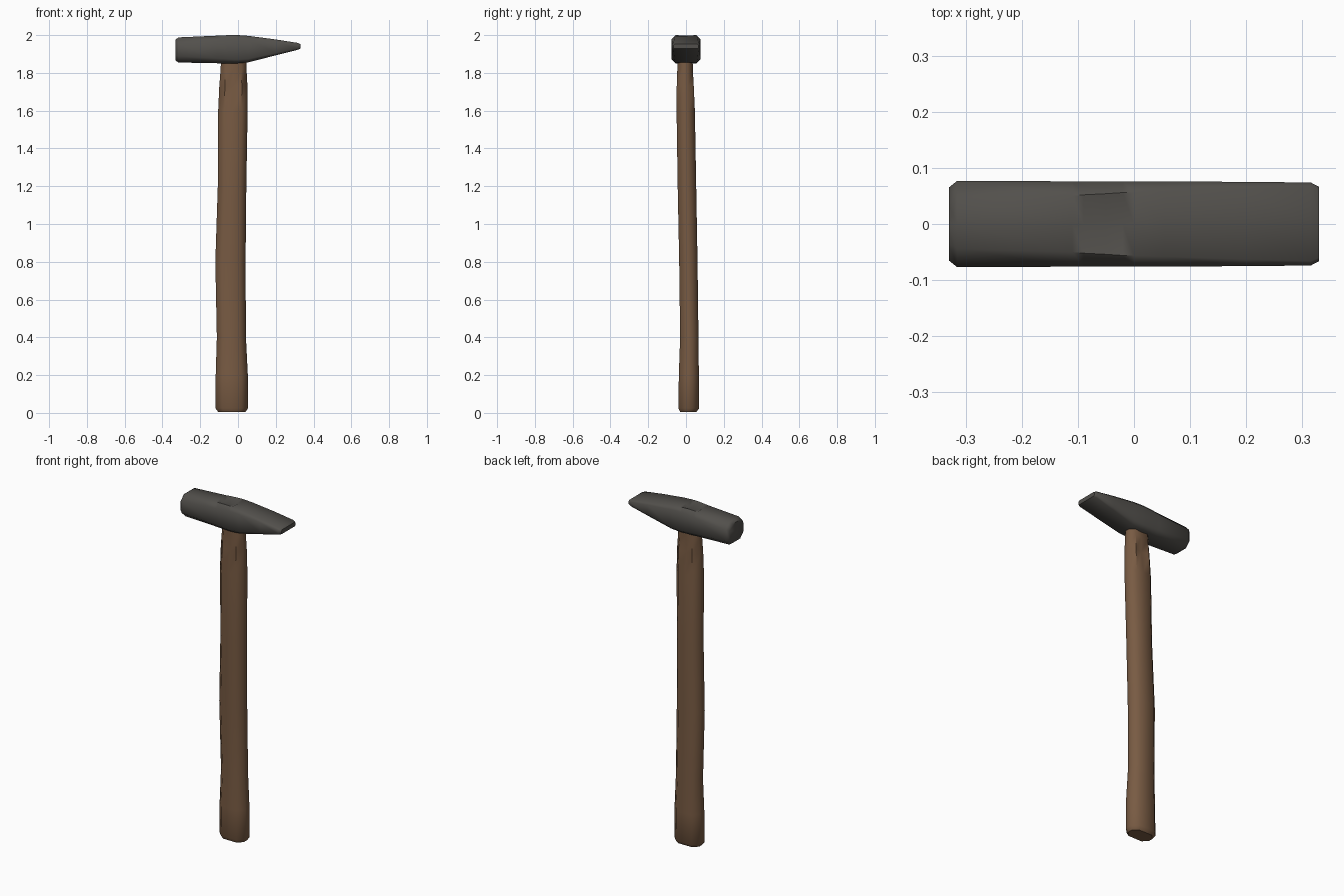
import bpy, bmesh, math
from mathutils import Vector

cube = bpy.data.objects.get("Cube")
if cube:
    bpy.data.objects.remove(cube)


def material(name, color):
    m = bpy.data.materials.new(name)
    m.use_nodes = True
    m.diffuse_color = (*color, 1)
    bsdf = m.node_tree.nodes["Principled BSDF"]
    bsdf.inputs["Base Color"].default_value = (*color, 1)
    bsdf.inputs["Roughness"].default_value = 0.8
    return m


def section(u0, u1, v0, v1, chamfer, dent_low=0, dent_high=0):
    """Chamfered rectangle with a movable midpoint on its low-v and high-v sides."""
    c, mid = chamfer, (u0 + u1) / 2
    return [(u0 + c, v0), (mid, v0 + dent_low), (u1 - c, v0), (u1, v0 + c),
            (u1, v1 - c), (u1 - c, v1), (mid, v1 - dent_high), (u0 + c, v1),
            (u0, v1 - c), (u0, v0 + c)]


def loft(name, rings, mat):
    """Skin a list of equal-length rings of points and cap both ends."""
    bm = bmesh.new()
    loops = [[bm.verts.new(p) for p in ring] for ring in rings]
    n = len(loops[0])
    for a, b in zip(loops, loops[1:]):
        for i in range(n):
            j = (i + 1) % n
            bm.faces.new((a[i], a[j], b[j], b[i]))
    bm.faces.new(loops[0])
    bm.faces.new(loops[-1])
    bmesh.ops.recalc_face_normals(bm, faces=bm.faces)
    mesh = bpy.data.meshes.new(name)
    bm.to_mesh(mesh)
    bm.free()
    mesh.materials.append(mat)
    obj = bpy.data.objects.new(name, mesh)
    bpy.context.collection.objects.link(obj)
    bpy.ops.object.select_all(action="DESELECT")
    obj.select_set(True)
    bpy.context.view_layer.objects.active = obj
    bpy.ops.object.shade_smooth_by_angle(angle=math.radians(52))
    return obj


wood = material("brown wood", (0.188, 0.104, 0.056))
iron = material("dark iron", (0.085, 0.080, 0.072))

# Handle: z, x range, y range, scoop depth on the front and back of the neck
handle_profile = [
    (0.005, -0.105, 0.04, -0.03, 0.055, 0),
    (0.025, -0.12, 0.053, -0.04, 0.07, 0),
    (0.2, -0.118, 0.052, -0.038, 0.068, 0),
    (0.4, -0.112, 0.042, -0.031, 0.066, 0),
    (0.8, -0.12, 0.04, -0.036, 0.061, 0),
    (1.2, -0.107, 0.044, -0.044, 0.054, 0),
    (1.6, -0.105, 0.051, -0.05, 0.047, 0),
    (1.73, -0.099, 0.05, -0.049, 0.041, 0.012),
    (1.82, -0.092, 0.045, -0.046, 0.036, 0.005),
    (1.92, -0.088, 0.043, -0.045, 0.035, 0),
]
handle_rings = []
for z, x0, x1, y0, y1, scoop in handle_profile:
    outline = section(x0, x1, y0, y1, 0.33 * (y1 - y0), scoop, scoop)
    handle_rings.append([Vector((x, y, z)) for x, y in outline])
loft("handle", handle_rings, wood)

# Head: x, z range, half width, chamfer, dent depth of the wedged eye on top
head_profile = [
    (-0.33, 1.865, 1.977, 0.065, 0.03, 0),
    (-0.315, 1.855, 1.988, 0.077, 0.033, 0),
    (-0.11, 1.851, 1.997, 0.076, 0.026, 0),
    (-0.09, 1.851, 1.998, 0.076, 0.024, 0.012),
    (-0.05, 1.851, 2.0, 0.076, 0.022, 0.003),
    (-0.02, 1.851, 2.0, 0.076, 0.02, 0.016),
    (0.0, 1.851, 2.0, 0.076, 0.02, 0.004),
    (0.055, 1.856, 1.996, 0.076, 0.018, 0),
    (0.2, 1.893, 1.977, 0.075, 0.012, 0),
    (0.315, 1.922, 1.959, 0.074, 0.008, 0),
    (0.33, 1.928, 1.953, 0.066, 0.006, 0),
]
head_rings = []
for x, z0, z1, w, chamfer, dent in head_profile:
    outline = section(-w, w, z0, z1, chamfer, 0, dent)
    head_rings.append([Vector((x, y, z)) for y, z in outline])
loft("hammer_head", head_rings, iron)
